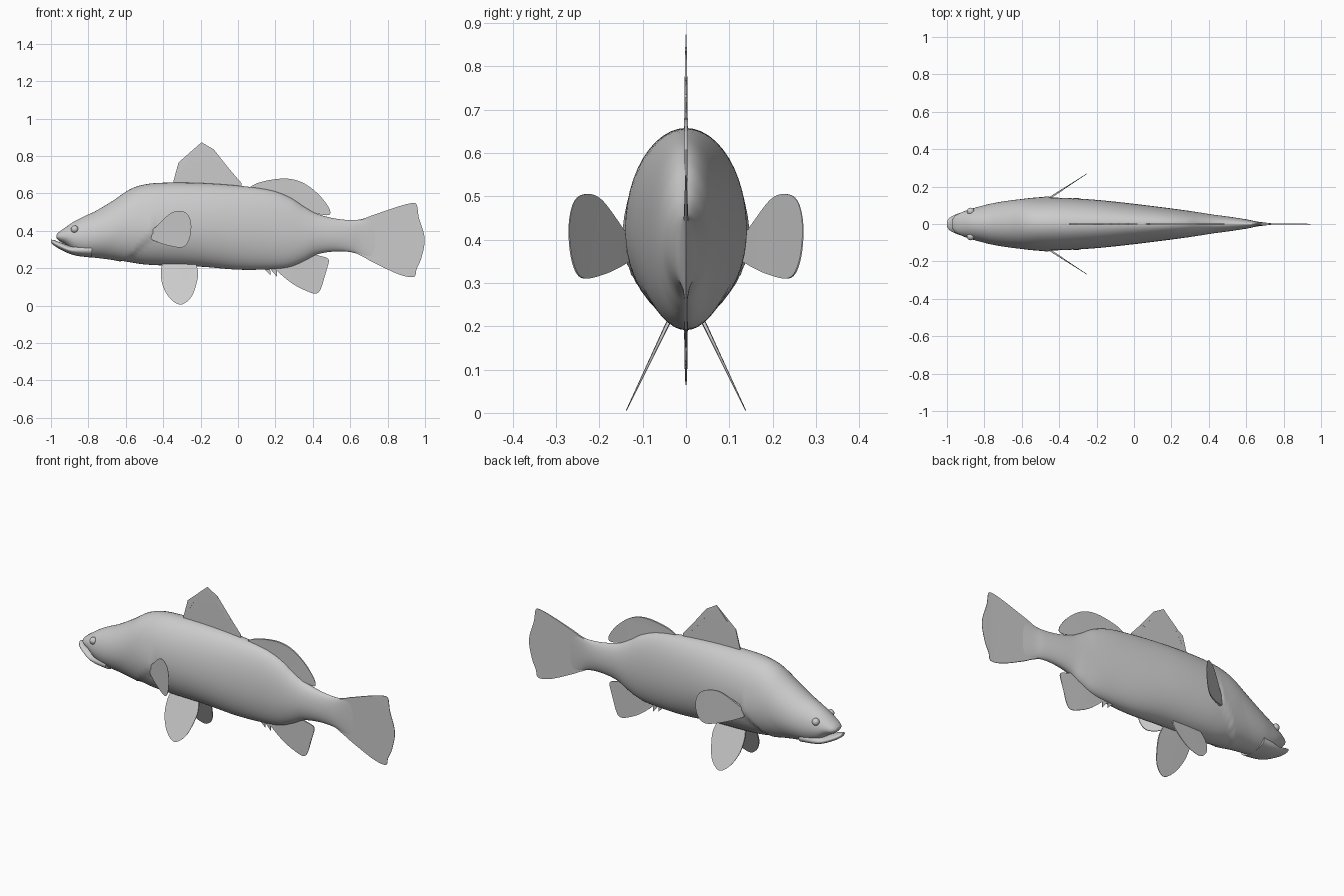
import bpy, bmesh, math
from mathutils import Vector

if "Cube" in bpy.data.objects:
    bpy.data.objects.remove(bpy.data.objects["Cube"])

skin = bpy.data.materials.new("fish grey")
skin.use_nodes = True
GREY = (0.6, 0.6, 0.6, 1)
skin.diffuse_color = GREY
skin.node_tree.nodes["Principled BSDF"].inputs["Base Color"].default_value = GREY


def spline(points, steps, closed=False):
    """Sample a smooth curve through points of any dimension."""
    pts = [Vector(p) for p in points]
    n = len(pts)

    def at(i):
        return pts[i % n] if closed else pts[max(0, min(n - 1, i))]

    result = []
    for i in range(n if closed else n - 1):
        a, b, c, d = (at(i + k) for k in (-1, 0, 1, 2))
        for s in range(steps):
            t = s / steps
            result.append(0.5 * (2 * b + (c - a) * t + (2 * a - 5 * b + 4 * c - d) * t ** 2
                                 + (3 * b - a - 3 * c + d) * t ** 3))
    if not closed:
        result.append(pts[-1])
    return result


def finish(name, bm, angle=40):
    bmesh.ops.recalc_face_normals(bm, faces=bm.faces)
    mesh = bpy.data.meshes.new(name)
    bm.to_mesh(mesh)
    bm.free()
    mesh.materials.append(skin)
    obj = bpy.data.objects.new(name, mesh)
    bpy.context.collection.objects.link(obj)
    bpy.ops.object.select_all(action='DESELECT')
    obj.select_set(True)
    bpy.context.view_layer.objects.active = obj
    bpy.ops.object.shade_smooth_by_angle(angle=math.radians(angle))
    return obj


def gill_swell(x, z):
    """Raised cheek that ends in a sharp step along the gill opening."""
    edge = -0.45 - 2.6 * max(0, 0.42 - z) ** 1.6
    if x > edge:
        return 0
    return max(0, 1 - (edge - x) / 0.15) * max(0, min(1, (0.5 - z) / 0.1))


def loft(name, stations, steps, sides, gills=False):
    """Skin egg-shaped sections given as (x, bottom, top, half width)."""
    bm = bmesh.new()
    rings = []
    for x, low, high, half in spline(stations, steps):
        mid = low + (high - low) * 0.47
        ring = []
        for k in range(sides):
            a = math.tau * k / sides
            y = half * math.cos(a)
            rise = math.sin(a) * ((high - mid) if math.sin(a) > 0 else (mid - low))
            swell = gill_swell(x, mid + rise) if gills else 0
            ring.append(bm.verts.new((x, y * (1 + 0.06 * swell), mid + rise * (1 + 0.03 * swell))))
        rings.append(ring)
    for r, s in zip(rings, rings[1:]):
        for k in range(sides):
            j = (k + 1) % sides
            bm.faces.new((r[k], r[j], s[j], s[k]))
    bm.faces.new(rings[0])
    bm.faces.new(rings[-1])
    return finish(name, bm, 60)


def fin(name, outline, root, smooth=True, depth=lambda x, z: 0, thick=0.006):
    """Thin plate from an x, z outline, tapering away from its root."""
    pts = spline(outline, 6, True) if smooth else [Vector(p) for p in outline]
    root = Vector(root)
    reach = max((p - root).length for p in pts)
    bm = bmesh.new()
    sheets = []
    for side in (1, -1):
        sheet = []
        for p in pts:
            half = 0.001 + thick * (1 - (p - root).length / reach)
            sheet.append(bm.verts.new((p.x, depth(p.x, p.y) + side * half, p.y)))
        sheets.append(sheet)
    front, back = sheets
    caps = [bm.faces.new(front), bm.faces.new(back[::-1])]
    for i in range(len(pts)):
        j = (i + 1) % len(pts)
        bm.faces.new((front[i], back[i], back[j], front[j]))
    bmesh.ops.triangulate(bm, faces=caps)
    return finish(name, bm, 30)


# Body from snout to tail root
loft("body", [
    (-.97, .36, .38, .025), (-.955, .345, .395, .045), (-.92, .325, .42, .063),
    (-.875, .285, .45, .08), (-.82, .262, .478, .095), (-.76, .255, .506, .11),
    (-.67, .246, .56, .125), (-.58, .232, .62, .135), (-.5, .22, .647, .139),
    (-.39, .214, .657, .14), (-.2, .208, .655, .129), (0, .192, .641, .108),
    (.17, .194, .618, .087), (.275, .206, .58, .073), (.355, .238, .528, .061),
    (.425, .274, .49, .05), (.515, .289, .466, .038), (.6, .286, .457, .025),
    (.66, .267, .462, .013), (.74, .225, .488, .003)], 7, 48, True)

# Jutting lower jaw
loft("lower_jaw", [
    (-1, .338, .352, .014), (-.985, .322, .35, .034), (-.95, .3, .338, .052),
    (-.9, .277, .322, .069), (-.85, .264, .33, .081), (-.78, .257, .34, .09)], 5, 32)

# Tail fin
fin("tail_fin", [
    (.62, .43), (.68, .467), (.755, .495), (.865, .532), (.935, .548), (.957, .535),
    (.967, .47), (.998, .36), (.982, .26), (.955, .195), (.94, .153), (.865, .165),
    (.755, .215), (.68, .255), (.62, .3)], (.64, .36), thick=.005)

# Spiny front dorsal fin with a ragged rear edge
fin("spiny_dorsal_fin", [
    (-.35, .62), (-.345, .665), (-.318, .765), (-.308, .715), (-.26, .8), (-.195, .873),
    (-.187, .842), (-.165, .829), (-.13, .835), (-.128, .795), (-.115, .773), (-.087, .767),
    (-.088, .735), (-.075, .722), (-.045, .728), (-.046, .695), (-.03, .672), (.018, .655),
    (.02, .62)], (-.2, .64), False)

# Soft rear dorsal fin
fin("soft_dorsal_fin", [
    (.06, .6), (.07, .637), (.14, .665), (.25, .679), (.34, .66), (.425, .6), (.485, .525),
    (.488, .485), (.43, .49), (.355, .512), (.27, .54)], (.22, .58))

# Anal fin with its short leading spines
fin("anal_fin", [
    (.19, .23), (.205, .19), (.28, .125), (.35, .085), (.415, .064), (.445, .095),
    (.465, .17), (.485, .245), (.43, .268), (.36, .29), (.27, .27)], (.32, .24))
for i in range(2):
    x = .125 + .035 * i
    fin("anal_spine", [(x, .21), (x + .05, .162 - .01 * i), (x + .045, .21)],
        (x + .02, .21), False, thick=.003)

# Paired fins and eyes
for side, word in ((1, "left"), (-1, "right")):
    fin(word + "_pectoral_fin", [
        (-.465, .4), (-.445, .415), (-.365, .49), (-.31, .505), (-.268, .487), (-.25, .43),
        (-.26, .355), (-.295, .312), (-.37, .32), (-.445, .345), (-.465, .36)], (-.45, .38),
        depth=lambda x, z: side * (.14 + (x + .45) * .65))
    fin(word + "_pelvic_fin", [
        (-.38, .24), (-.41, .2), (-.405, .115), (-.365, .04), (-.307, .005), (-.25, .045),
        (-.22, .125), (-.215, .19), (-.25, .24)], (-.33, .22),
        depth=lambda x, z: side * (.045 + (.2 - z) * .477))
    bm = bmesh.new()
    bmesh.ops.create_uvsphere(bm, u_segments=24, v_segments=12, radius=.02)
    bmesh.ops.translate(bm, verts=bm.verts, vec=(-.873, side * .067, .408))
    finish(word + "_eye", bm)
